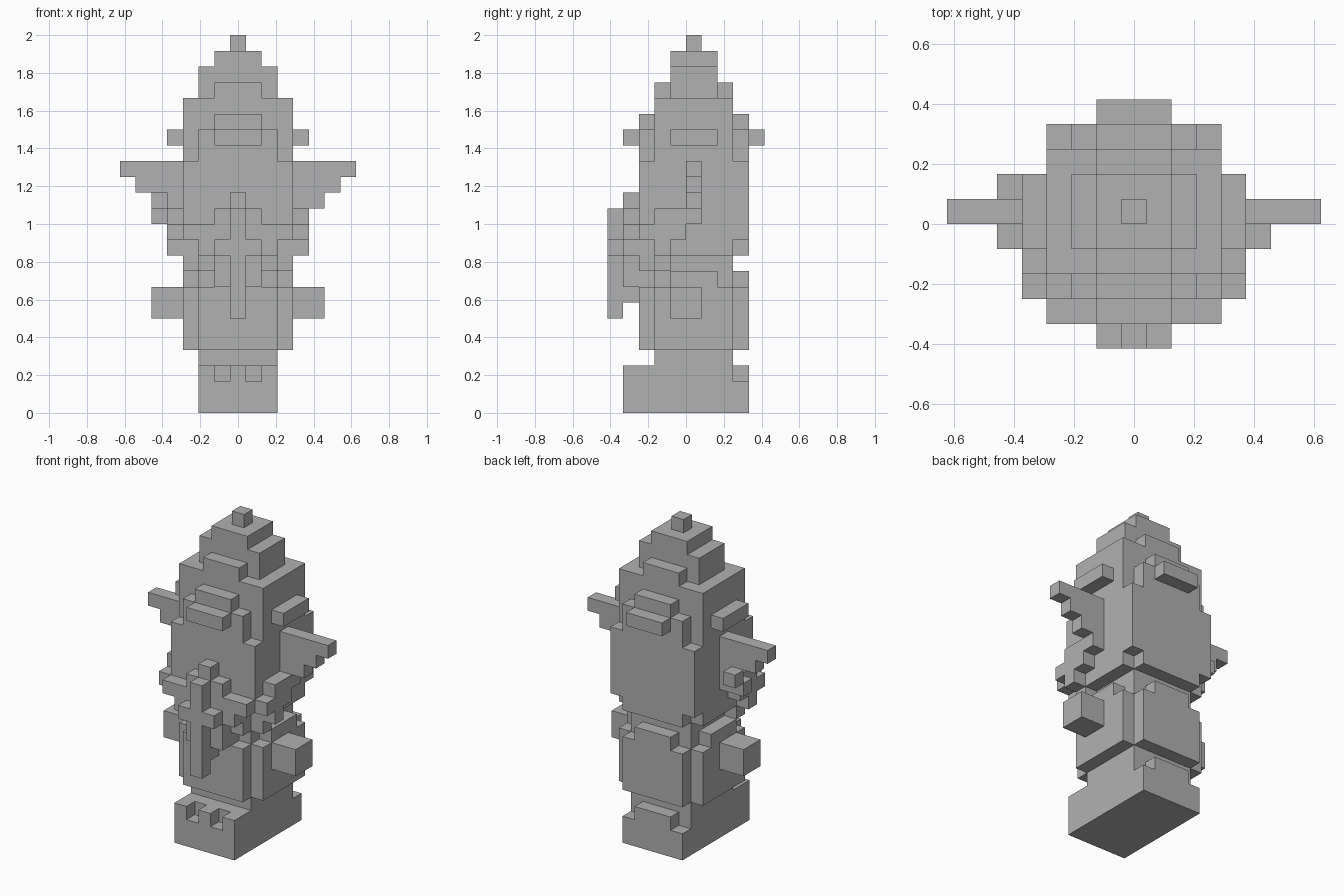
import bpy
import bmesh
from mathutils import Vector

UNIT = 1 / 12  # edge length of one block

default_cube = bpy.data.objects.get("Cube")
if default_cube:
    bpy.data.objects.remove(default_cube, do_unlink=True)

# One plain stone colour
stone = bpy.data.materials.new("stone_grey")
stone.use_nodes = True
stone_colour = (0.44, 0.44, 0.44, 1)
stone.diffuse_color = stone_colour
stone.node_tree.nodes["Principled BSDF"].inputs["Base Color"].default_value = stone_colour


def span(x, y, z):
    """A box given by its (low, high) range on every axis, in blocks."""
    return (x, y, z)


def slab(half_width, y, z):
    """A box centred on x = 0."""
    return span((-half_width, half_width), y, z)


def notched(half_width, y, z, cut=1):
    """A centred box with its vertical corners cut out."""
    return [slab(half_width, (y[0] + cut, y[1] - cut), z),
            slab(half_width - cut, y, z)]


def both_sides(x, y, z):
    """A box and its mirror image in x."""
    return [span(x, y, z), span((-x[1], -x[0]), y, z)]


def build(name, boxes):
    """Make one flat-shaded object from a list of boxes."""
    bm = bmesh.new()
    for ranges in boxes:
        low = Vector([r[0] for r in ranges]) * UNIT
        high = Vector([r[1] for r in ranges]) * UNIT
        size, middle = high - low, (low + high) / 2
        for vert in bmesh.ops.create_cube(bm, size=1)["verts"]:
            vert.co = vert.co * size + middle
    mesh = bpy.data.meshes.new(name)
    bm.to_mesh(mesh)
    bm.free()
    mesh.materials.append(stone)
    part = bpy.data.objects.new(name, mesh)
    bpy.context.collection.objects.link(part)
    return part


# Feet: solid plinth, toes separated by gaps, narrow heel ridge
build("feet", [
    slab(2.5, (-4, 4), (0, 2)),
    slab(2.5, (-3, 3), (2, 3)),
    slab(0.5, (-4, -3), (2, 3)),
    *both_sides((1.5, 2.5), (-4, -3), (2, 3)),
    slab(1.5, (3, 4), (2, 3)),
])
build("ankles", [slab(2.5, (-2, 3), (3, 4))])

# Lower body with notched corners and a rounded top
build("lower_body", [
    *notched(3.5, (-3, 4), (4, 8)),
    slab(3.5, (-1, 2), (8, 9)),
    slab(1.5, (-3, 4), (8, 9)),
])
build("waist", [slab(2.5, (-2, 3), (8, 10))])
build("side_stubs", both_sides((3.5, 5.5), (-1, 1), (6, 8)))

# Torso
build("torso", [
    *notched(3.5, (-3, 4), (10, 11)),
    slab(3.5, (-3, 4), (11, 16)),
])

# Folded arms wrapped round the front
build("arms", [
    slab(3.5, (-4, -3), (11, 12)),
    slab(2.5, (-4, -3), (10, 11)),
    slab(1.5, (-4, -2), (8, 13)),
    slab(2.5, (-3, -1), (9, 10)),
    slab(3.5, (-2, -1), (9, 10)),
    *both_sides((3.5, 4.5), (-2, -1), (10, 11)),
    *both_sides((3.5, 4.5), (-3, 0), (11, 12)),
    *both_sides((3.5, 4.5), (-2, 0), (12, 13)),
])

# Upright staff with a crossbar
build("staff", [
    slab(0.5, (-5, -4), (6, 13)),
    slab(0.5, (-4, -3), (7, 14)),
    slab(1.5, (-5, -4), (10, 11)),
])

# Wings: each row one block longer than the row below
left_wing = [span((3.5, 4.5 + row), (0, 1), (12 + row, 13 + row)) for row in range(4)]
build("left_wing", left_wing)
right_wing = [span((-4.5 - row, -3.5), (0, 1), (12 + row, 13 + row)) for row in (0, 2, 3)]
build("right_wing", right_wing + [
    span((-4.5, -3.5), (0, 1), (13, 14)),
    span((-5.5, -4.5), (0, 1), (12, 13)),
    span((-5.5, -4.5), (1, 2), (13, 14)),
])

# Head: notched block narrowing upward
build("head", [
    *notched(3.5, (-3, 4), (16, 18)),
    slab(3.5, (-2, 3), (18, 20)),
    slab(1.5, (-3, 4), (18, 19)),
])
build("brow_band", [
    slab(4.5, (-1, 2), (17, 18)),
    slab(1.5, (-4, 5), (17, 18)),
])

# Stepped crown and finial
build("crown", [
    slab(2.5, (-1, 2), (20, 22)),
    slab(1.5, (-2, 3), (20, 21)),
    slab(1.5, (-1, 2), (22, 23)),
])
build("finial", [slab(0.5, (0, 1), (23, 24))])
